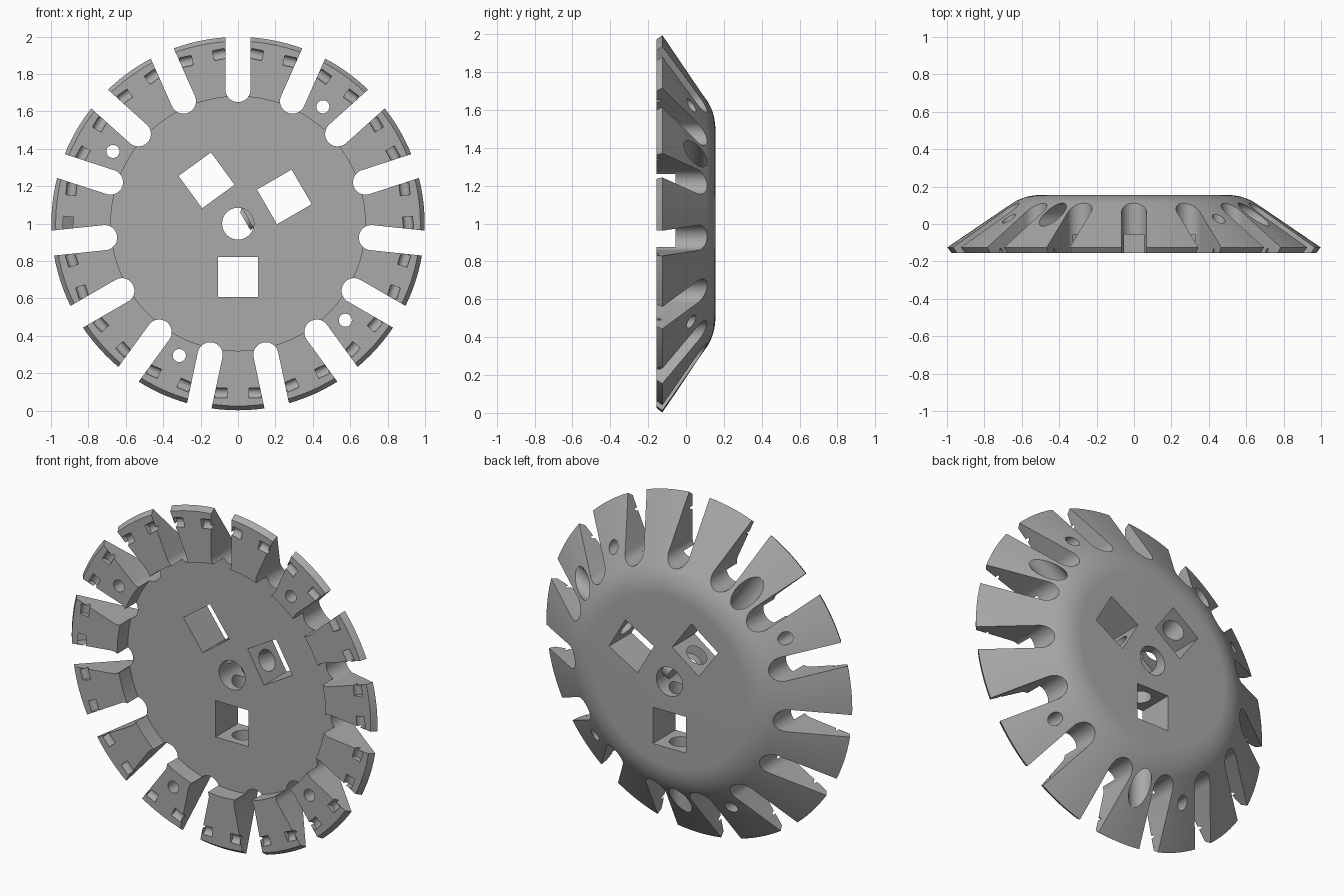
import bpy, bmesh
from math import sin, cos, pi, radians
from mathutils import Matrix, Vector

if "Cube" in bpy.data.objects:
    bpy.data.objects.remove(bpy.data.objects["Cube"], do_unlink=True)

TEETH = 15
STEP = 360 / TEETH
FRONT, BACK, RECESS = -0.155, 0.155, -0.055
BORE_ANGLES = (30, 126, 270)
PIN_ANGLES = (54, 150, 246, 318)

gray = bpy.data.materials.new("plain_gray")
gray.use_nodes = True
gray.diffuse_color = (0.4, 0.4, 0.4, 1)
gray.node_tree.nodes["Principled BSDF"].inputs["Base Color"].default_value = gray.diffuse_color


def turn(angle):
    """Swing a part built along +x round the wheel axis."""
    return Matrix.Translation((0, 0, 1)) @ Matrix.Rotation(-radians(angle), 4, 'Y')


def make_object(name, bm):
    bmesh.ops.recalc_face_normals(bm, faces=bm.faces[:])
    mesh = bpy.data.meshes.new(name)
    bm.to_mesh(mesh)
    bm.free()
    mesh.materials.append(gray)
    obj = bpy.data.objects.new(name, mesh)
    bpy.context.collection.objects.link(obj)
    return obj


def add_prism(bm, outline, y0, y1, matrix):
    """Extrude an (x, z) outline along y."""
    face = bm.faces.new([bm.verts.new(matrix @ Vector((x, y0, z))) for x, z in outline])
    new = bmesh.ops.extrude_face_region(bm, geom=[face])["geom"]
    verts = [v for v in new if isinstance(v, bmesh.types.BMVert)]
    bmesh.ops.translate(bm, verts=verts, vec=(0, y1 - y0, 0))


def arc(cx, radius, start, end, count, cz=0.0):
    angles = [radians(start + (end - start) * i / count) for i in range(count + 1)]
    return [(cx + radius * cos(a), cz + radius * sin(a)) for a in angles]


def add_cylinder(bm, radius, length, matrix, segments=32):
    bmesh.ops.create_cone(bm, cap_ends=True, segments=segments, radius1=radius,
                          radius2=radius, depth=length, matrix=matrix)


# Dished wheel: revolved section with a recessed front and rounded back shoulder
shoulder = arc(0.5, 0.28, 90, 56, 10, BACK - 0.28)
section = [(0, BACK)] + shoulder + [(0.998, -0.125), (0.975, FRONT),
                                    (0.68, FRONT), (0.68, RECESS), (0, RECESS)]
bm = bmesh.new()
ring = [bm.verts.new((r, y, 0)) for r, y in section]
edges = [bm.edges.new(pair) for pair in zip(ring, ring[1:])]
bmesh.ops.spin(bm, geom=ring + edges, cent=(0, 0, 0), axis=(0, 1, 0),
               angle=2 * pi, steps=120, use_duplicate=False)
bmesh.ops.remove_doubles(bm, verts=bm.verts[:], dist=0.0001)
bmesh.ops.translate(bm, verts=bm.verts[:], vec=(0, 0, 1))
wheel = make_object("slotted_wheel", bm)

cutters = []

# Round-ended slots between the teeth
bm = bmesh.new()
slot = arc(0.717, 0.067, 90, 270, 20) + [(1.1, -0.067), (1.1, 0.067)]
for i in range(TEETH):
    add_prism(bm, slot, -0.3, 0.3, turn(90 + i * STEP))
cutters.append(make_object("slot_cutter", bm))

# Square windows
bm = bmesh.new()
half = 0.107
for angle in BORE_ANGLES:
    square = [(0.286 + sx * half, sz * half) for sx, sz in ((-1, -1), (1, -1), (1, 1), (-1, 1))]
    add_prism(bm, square, -0.3, 0.3, turn(angle))
cutters.append(make_object("window_cutter", bm))

# Centre hole and small pin holes through some teeth
bm = bmesh.new()
add_prism(bm, arc(0, 0.085, 0, 354, 59), -0.3, 0.3, turn(0))
for angle in PIN_ANGLES:
    add_prism(bm, arc(0.772, 0.035, 0, 348, 29), -0.3, 0.3, turn(angle))
cutters.append(make_object("hole_cutter", bm))

# Radial bores from the sloped rim through the windows to the centre
for angle in BORE_ANGLES:
    bm = bmesh.new()
    along_x = Matrix.Translation((0.54, 0.05, 0)) @ Matrix.Rotation(pi / 2, 4, 'Y')
    add_cylinder(bm, 0.0615, 1.0, turn(angle) @ along_x, 40)
    cutters.append(make_object("bore_cutter", bm))

# Half-round notches on the front of every tooth
bm = bmesh.new()
for i in range(TEETH):
    for side in (-1, 1):
        spot = Matrix.Translation((0.905, FRONT, side * 0.09))
        add_cylinder(bm, 0.027, 0.064, turn(6 + i * STEP) @ spot, 20)
cutters.append(make_object("notch_cutter", bm))

# Cut the wheel, then discard the cutters
for cutter in cutters:
    cutter.hide_render = True
    mod = wheel.modifiers.new(cutter.name, 'BOOLEAN')
    mod.operation = 'DIFFERENCE'
    mod.solver = 'EXACT'
    mod.object = cutter
graph = bpy.context.evaluated_depsgraph_get()
cut_mesh = bpy.data.meshes.new_from_object(wheel.evaluated_get(graph))
wheel.modifiers.clear()
wheel.data = cut_mesh
for cutter in cutters:
    bpy.data.objects.remove(cutter, do_unlink=True)

# Flat key inside the centre hole
bm = bmesh.new()
add_prism(bm, arc(0, 0.086, -46, 46, 16), -0.03, 0.0, turn(30))
key = make_object("shaft_flat", bm)

for obj in (wheel, key):
    bpy.ops.object.select_all(action='DESELECT')
    obj.select_set(True)
    bpy.context.view_layer.objects.active = obj
    bpy.ops.object.shade_smooth_by_angle(angle=radians(25))
